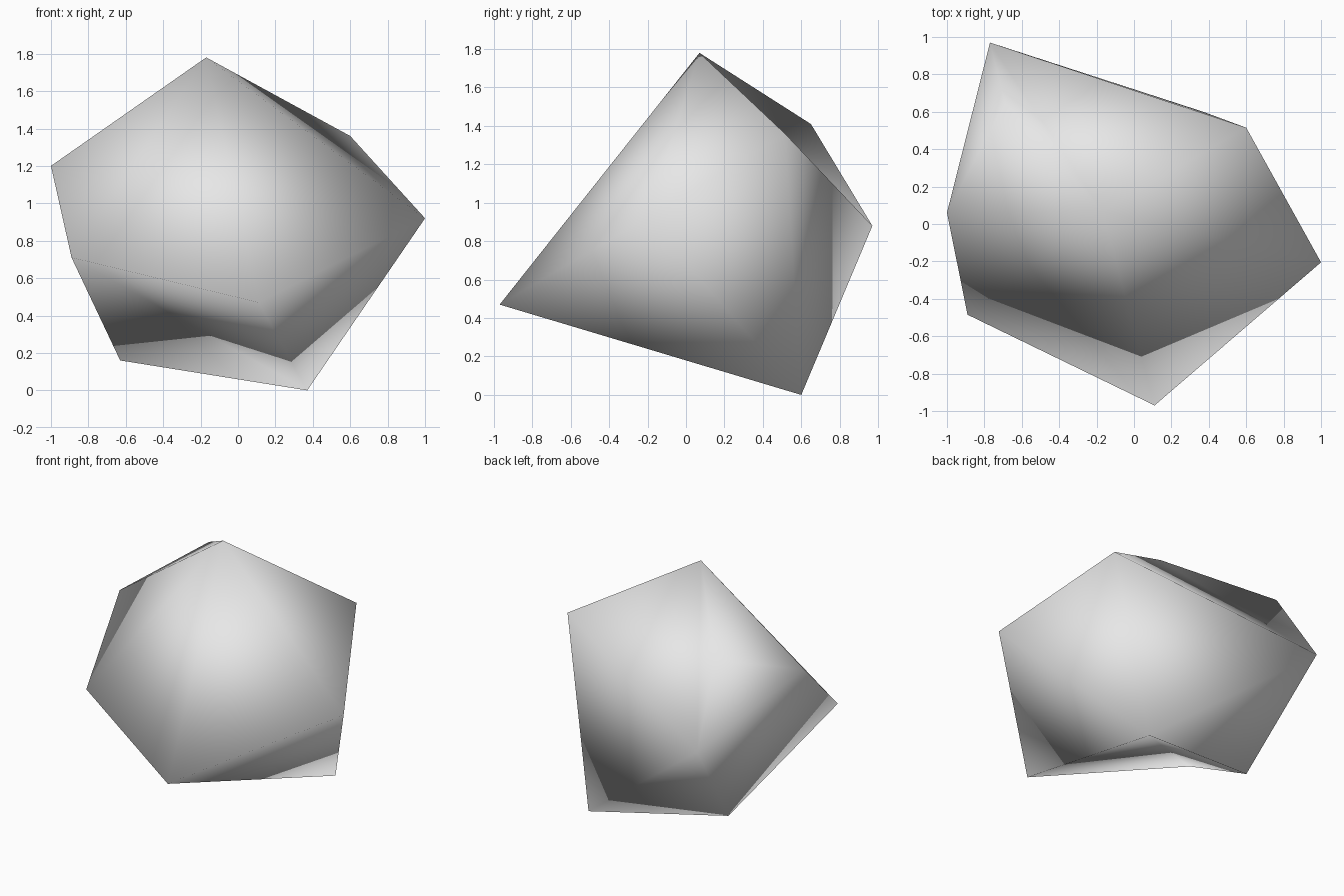
import bpy
import bmesh

cube = bpy.data.objects.get("Cube")
if cube:
    bpy.data.objects.remove(cube, do_unlink=True)

# Plain grey stone material
grey = bpy.data.materials.new("light_grey")
grey.use_nodes = True
colour = (0.8, 0.8, 0.8, 1)
grey.diffuse_color = colour
grey.node_tree.nodes["Principled BSDF"].inputs["Base Color"].default_value = colour

# Corners of the rough boulder
corners = {
    "peak": (-0.17, 0.07, 1.78),
    "left": (1.0, -0.205, 0.92),
    "shoulder": (0.6, 0.515, 1.36),
    "back": (-0.77, 0.97, 0.88),
    "foot": (0.37, 0.6, 0.0),
    "front": (0.11, -0.97, 0.47),
    "cheek": (-0.89, -0.485, 0.71),
    "right": (-1.0, 0.06, 1.2),
    "heel": (-0.63, 0.41, 0.16),
    "ridge": (-0.69, 0.65, 1.41),
}

# Facets: a fan around the peak, then the sides and the underside
fan = ["right", "cheek", "front", "left", "shoulder", "back", "ridge"]
facets = [("peak", a, b) for a, b in zip(fan, fan[1:] + fan[:1])]
facets += [
    ("right", "ridge", "back"),
    ("right", "heel", "cheek"),
    ("right", "back", "heel"),
    ("back", "foot", "heel"),
    ("back", "shoulder", "foot"),
    ("shoulder", "left", "foot"),
    ("left", "front", "foot"),
    ("front", "cheek", "foot"),
    ("cheek", "heel", "foot"),
]

bm = bmesh.new()
verts = {name: bm.verts.new(co) for name, co in corners.items()}
for facet in facets:
    bm.faces.new([verts[name] for name in facet])
bmesh.ops.recalc_face_normals(bm, faces=bm.faces)

# Smooth-shaded boulder object
for face in bm.faces:
    face.smooth = True
mesh = bpy.data.meshes.new("boulder")
bm.to_mesh(mesh)
bm.free()
mesh.materials.append(grey)
boulder = bpy.data.objects.new("boulder", mesh)
bpy.context.collection.objects.link(boulder)
